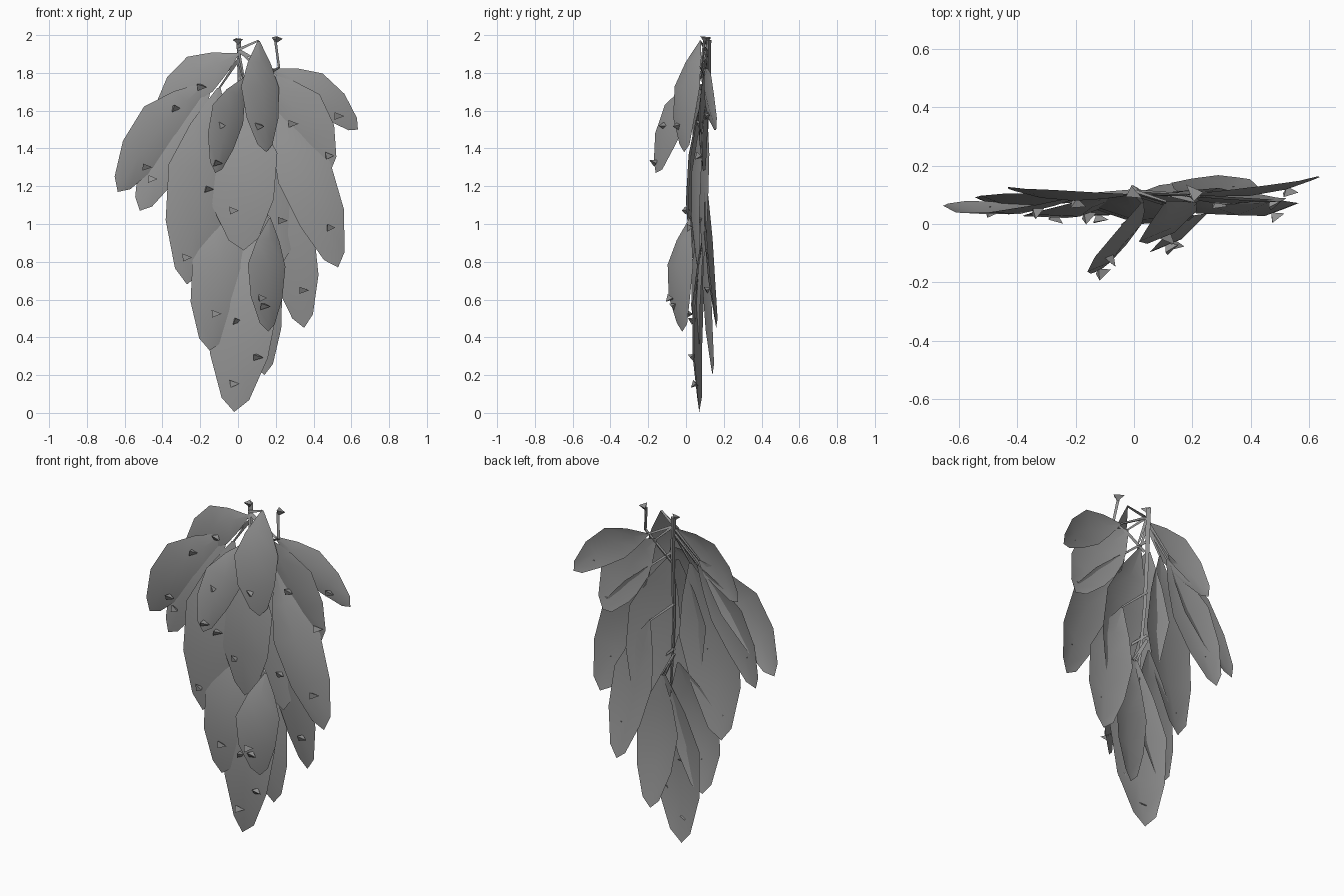
import bpy, bmesh, math, random
from mathutils import Vector
from mathutils.bvhtree import BVHTree

if "Cube" in bpy.data.objects:
    bpy.data.objects.remove(bpy.data.objects["Cube"])

random.seed(4)
V = Vector
STEM_Y = .11

# Half-width along a leaf, as (position, fraction of full half-width)
OUTLINE = [(0, .05), (.2, .6), (.42, 1), (.7, .84), (.93, .4), (1, 0)]

grey = bpy.data.materials.new("dark_grey")
grey.diffuse_color = (.3, .3, .3, 1)
grey.use_nodes = True
grey.node_tree.nodes["Principled BSDF"].inputs["Base Color"].default_value = grey.diffuse_color


def make_object(name, bm, smooth=False):
    mesh = bpy.data.meshes.new(name)
    bm.to_mesh(mesh)
    bm.free()
    mesh.materials.append(grey)
    for p in mesh.polygons:
        p.use_smooth = smooth
    ob = bpy.data.objects.new(name, mesh)
    bpy.context.collection.objects.link(ob)
    return ob


def add_leaf(bm, base, tip, half, bow, yaw):
    """Cupped blade that bows to the front and arches outward as it droops."""
    axis = (tip - base).normalized()
    side = axis.cross(V((0, 1, 0))).normalized()
    nrm = side.cross(axis).normalized()
    s = side * math.cos(yaw) + nrm * math.sin(yaw)
    n = nrm * math.cos(yaw) - side * math.sin(yaw)
    bend = .09 * (tip.x - base.x)
    rows = []
    for t, w in OUTLINE:
        c = base.lerp(tip, t) + (nrm * bow + side * bend) * math.sin(math.pi * t)
        us = (-1, 0, 1) if w else (0,)
        rows.append([bm.verts.new(c + (s * u + n * abs(u) * .2) * half * w) for u in us])
    for a, b in zip(rows, rows[1:]):
        for i in range(2):
            if len(b) == 1:
                bm.faces.new((a[i], a[i + 1], b[0]))
            else:
                bm.faces.new((a[i], a[i + 1], b[i + 1], b[i]))


def add_tube(bm, points, r0, r1, sides=3):
    pts = [V(p) for p in points]
    rings = []
    for i, p in enumerate(pts):
        d = (pts[min(i + 1, len(pts) - 1)] - pts[max(i - 1, 0)]).normalized()
        x = d.cross(V((0, 1, 0))).normalized()
        y = d.cross(x)
        rad = r0 + (r1 - r0) * i / (len(pts) - 1)
        rings.append([bm.verts.new(p + (x * math.cos(k * math.tau / sides)
                      + y * math.sin(k * math.tau / sides)) * rad) for k in range(sides)])
    for a, b in zip(rings, rings[1:]):
        for k in range(sides):
            j = (k + 1) % sides
            bm.faces.new((a[k], a[j], b[j], b[k]))
    bm.faces.new(rings[-1])
    bm.faces.new(rings[0][::-1])


def add_scale(bm, p, direction, rad, depth):
    """Small three-sided cone with its point at p."""
    q = V(direction).to_track_quat('Z', 'Y')
    ring = [bm.verts.new(p + q @ V((rad * math.cos(k * math.tau / 3),
            rad * .7 * math.sin(k * math.tau / 3), depth))) for k in range(3)]
    top = bm.verts.new(p)
    for k in range(3):
        bm.faces.new((top, ring[(k + 1) % 3], ring[k]))
    bm.faces.new(ring)


# Leaves: base x, base z, tip x, tip y, tip z, half-width.
# A tip at negative y marks a twisted leaf of the front layer.
LEAVES = [
    (.07, 1.0, -.02, .07, .005, .185),    # bottom cluster
    (-.02, 1.1, -.15, .06, .33, .155),
    (.17, 1.03, .16, -.02, .43, .12),
    (.09, 1.0, .14, .14, .2, .125),
    (.17, 1.3, .35, .16, .45, .14),       # right side
    (.18, 1.62, .53, .06, .77, .15),
    (.13, 1.8, .49, .09, 1.28, .15),
    (.18, 1.82, .635, .16, 1.5, .10),
    (.11, 1.97, .15, -.01, 1.38, .12),    # centre
    (.03, 1.77, -.12, -.16, 1.27, .11),
    (-.02, 1.72, .03, .02, .86, .2),
    (.04, 1.72, .24, .09, .8, .16),
    (0, 1.90, -.43, .12, 1.58, .115),     # left side
    (-.16, 1.75, -.637, .07, 1.17, .135),
    (-.15, 1.72, -.52, .08, 1.07, .13),
    (-.10, 1.72, -.27, .05, .68, .18),
]
leaf_bm, stem_bm = bmesh.new(), bmesh.new()
spots = []
for i, (bx, bz, tx, ty, tz, half) in enumerate(LEAVES):
    front = ty < 0
    base_y = .1 if not front else (.075 if bz > 1.5 else .02)
    base = V((bx, base_y, bz))
    tip = V((tx, ty, tz))
    bow = -.055 if ty < .08 else -.03
    yaw = 34 if front else (9 if i % 2 else -7)
    add_leaf(leaf_bm, base, tip, half, bow, math.radians(yaw))
    # Stalk from the main stem to the leaf
    start = V((0, STEM_Y, min(bz + .15, 1.92)))
    if abs(bx) > .02:
        add_tube(stem_bm, [start, base], .010, .006)
    # One scale low on each leaf, a second one higher on every third
    for t in (.86, .5) if i % 3 == 0 else (.75,):
        spots.append(base.lerp(tip, t) + V((random.uniform(-.3, .3) * half, 0, 0)))
tree = BVHTree.FromBMesh(leaf_bm)
make_object("leaves", leaf_bm, smooth=True)

# Main stem and bent side stem
add_tube(stem_bm, [(0, .12, 1.975), (.005, .12, 1.75), (.01, .1, 1.35), (.04, .085, .95)], .016, .008)
add_tube(stem_bm, [(.195, .1, 1.975), (.215, .08, 1.83), (.13, .1, 1.78), (.02, STEM_Y, 1.7)], .009, .009)
make_object("stems", stem_bm)

# Flared caps on the stem ends
bm = bmesh.new()
add_scale(bm, V((0, .11, 1.95)), (-.1, -.2, 1), .035, .03)
add_scale(bm, V((.2, .10, 1.955)), (.2, .2, 1), .04, .034)
make_object("stem_caps", bm)

# Small scales sitting on the front surface of the leaves
bm = bmesh.new()
for p in spots:
    hit = tree.ray_cast(V((p.x, -1, p.z)), V((0, 1, 0)))[0] or p
    d = (random.uniform(-.9, .9), -1, random.uniform(-1, .6))
    add_scale(bm, hit + V((0, .004, 0)), d, .035, .03)
make_object("leaf_scales", bm)
